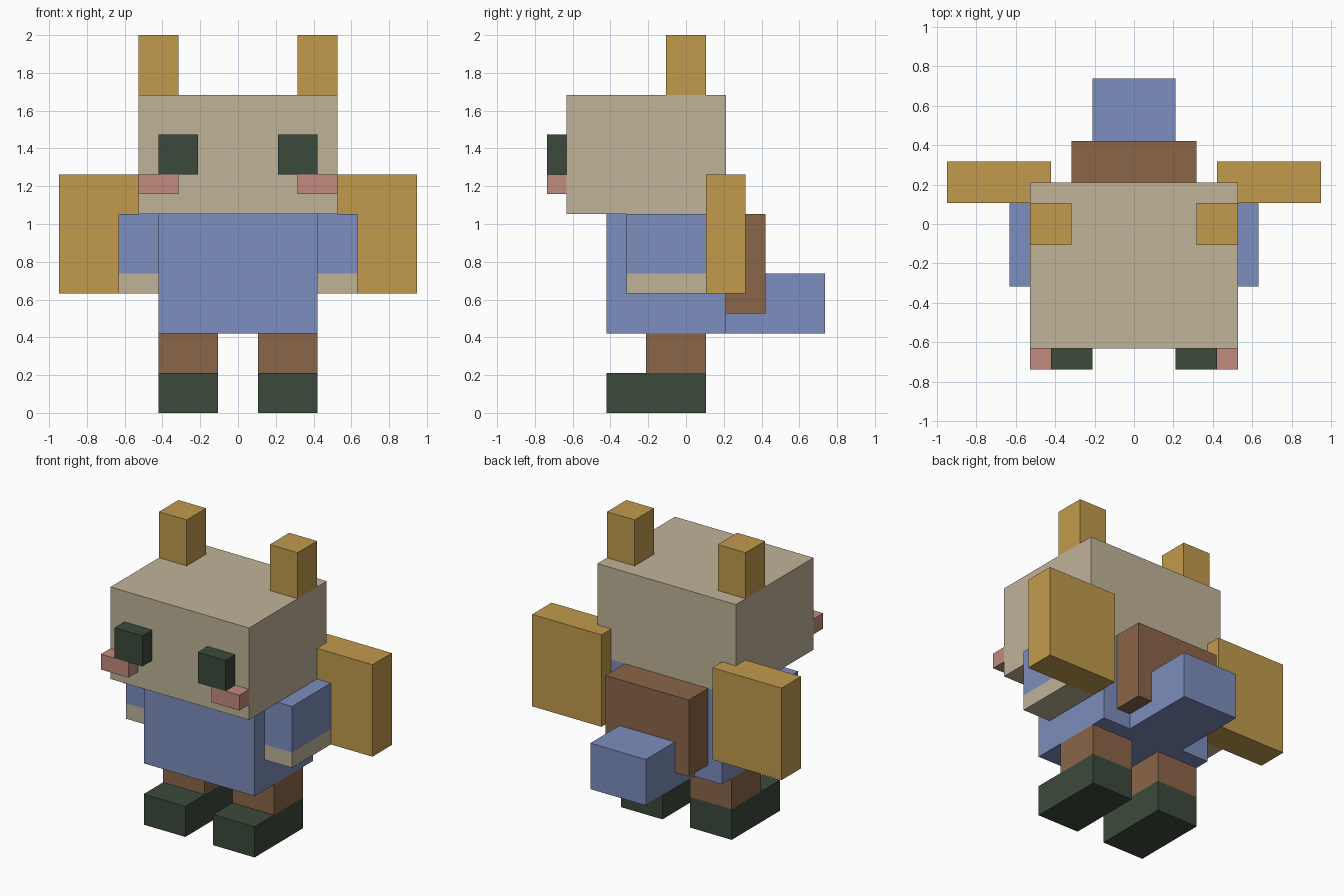
import bpy
import bmesh
from mathutils import Vector

if "Cube" in bpy.data.objects:
    bpy.data.objects.remove(bpy.data.objects["Cube"], do_unlink=True)

U = 2 / 19  # one block unit; the figure is 19 units tall


def material(name, rgb):
    """Flat material from 8-bit sRGB values, stored as linear."""
    linear = [((c / 255 + 0.055) / 1.055) ** 2.4 for c in rgb]
    mat = bpy.data.materials.new(name)
    mat.use_nodes = True
    mat.diffuse_color = (*linear, 1)
    mat.node_tree.nodes["Principled BSDF"].inputs["Base Color"].default_value = (*linear, 1)
    return mat


gold = material("gold", (193, 155, 77))
beige = material("beige", (192, 179, 152))
blue = material("blue", (125, 141, 189))
brown = material("brown", (139, 102, 72))
dark_green = material("dark green", (60, 74, 59))
pink = material("pink", (193, 139, 125))


def block(name, x, y, z, mat):
    """Box spanning the given (min, max) ranges in block units."""
    lo, hi = (Vector(p) * U for p in zip(x, y, z))
    center, size = (lo + hi) / 2, hi - lo
    bm = bmesh.new()
    bmesh.ops.create_cube(bm, size=1)
    bmesh.ops.scale(bm, vec=size, verts=bm.verts)
    mesh = bpy.data.meshes.new(name)
    bm.to_mesh(mesh)
    bm.free()
    mesh.materials.append(mat)
    obj = bpy.data.objects.new(name, mesh)
    obj.location = center
    bpy.context.collection.objects.link(obj)


def pair(name, x, y, z, mat):
    """A block on the left (+x) and its mirror image on the right."""
    block("left_" + name, x, y, z, mat)
    block("right_" + name, (-x[1], -x[0]), y, z, mat)


# Central parts
block("head", (-5, 5), (-6, 2), (10, 16), beige)
block("body", (-4, 4), (-4, 2), (4, 10), blue)
block("backpack", (-3, 3), (2, 4), (5, 10), brown)
block("tail", (-2, 2), (2, 7), (4, 7), blue)

# Head details
pair("ear", (3, 5), (-1, 1), (16, 19), gold)
pair("eye", (2, 4), (-7, -6), (12, 14), dark_green)
pair("cheek", (3, 5), (-7, -6), (11, 12), pink)

# Arms, hands and wings
pair("sleeve", (4, 6), (-3, 1), (7, 10), blue)
pair("hand", (4, 6), (-3, 1), (6, 7), beige)
pair("wing", (4, 9), (1, 3), (6, 12), gold)

# Legs and boots
pair("leg", (1, 4), (-2, 1), (2, 4), brown)
pair("boot", (1, 4), (-4, 1), (0, 2), dark_green)
